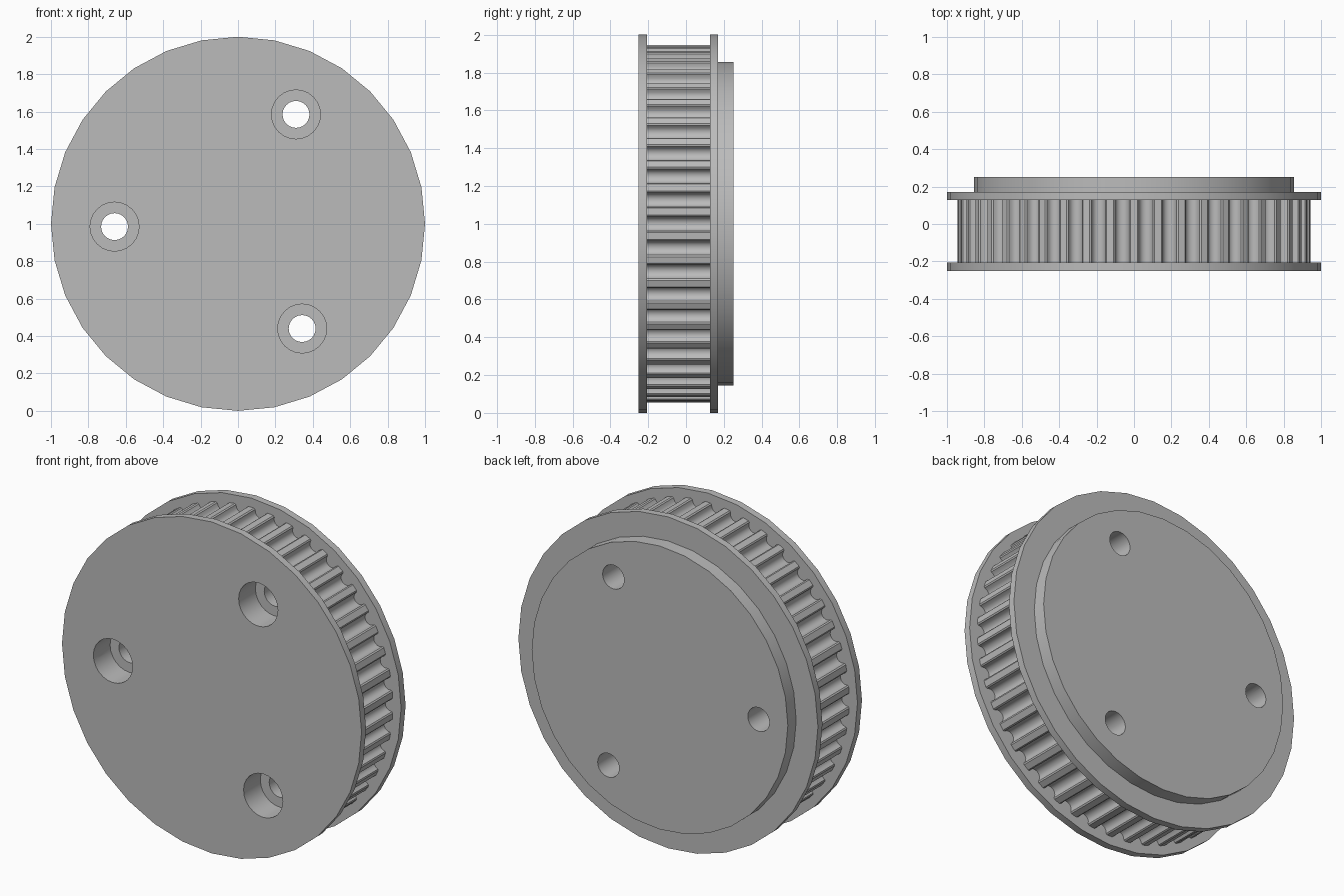
import bpy, bmesh, math
from math import sin, cos, pi

cube = bpy.data.objects.get("Cube")
if cube:
    bpy.data.objects.remove(cube, do_unlink=True)

steel = bpy.data.materials.new("satin_grey")
steel.use_nodes = True
grey = (0.5, 0.5, 0.5, 1)
steel.diffuse_color = grey
steel.node_tree.nodes["Principled BSDF"].inputs["Base Color"].default_value = grey

AXLE_Z = 1.0


def circle(radius, sides, cx=0.0, cz=0.0):
    return [(cx + radius * cos(2 * pi * i / sides),
             cz + radius * sin(2 * pi * i / sides)) for i in range(sides)]


def loft(bm, sections):
    """Skin a list of (outline, y) sections and cap both ends."""
    rings = [[bm.verts.new((x, y, z + AXLE_Z)) for x, z in outline]
             for outline, y in sections]
    for a, b in zip(rings, rings[1:]):
        for i in range(len(a)):
            j = (i + 1) % len(a)
            bm.faces.new((a[i], a[j], b[j], b[i]))
    bm.faces.new(rings[0])
    bm.faces.new(rings[-1])


def make_object(name, solids):
    bm = bmesh.new()
    for sections in solids:
        loft(bm, sections)
    bmesh.ops.recalc_face_normals(bm, faces=bm.faces)
    mesh = bpy.data.meshes.new(name)
    bm.to_mesh(mesh)
    bm.free()
    mesh.materials.append(steel)
    obj = bpy.data.objects.new(name, mesh)
    bpy.context.collection.objects.link(obj)
    return obj


def toothed_outline(teeth, radius, depth):
    """Round-bottomed grooves between flat lands with eased corners."""
    pitch = 2 * pi / teeth
    points = []
    for k in range(teeth):
        groove = [(-0.36, 0.0)]
        for s in range(9):
            a = pi * s / 8
            groove.append((-0.3 * cos(a), 0.006 + (depth - 0.006) * sin(a) ** 0.8
                           if 0 < s < 8 else 0.006))
        groove.append((0.36, 0.0))
        for offset, cut in groove:
            angle = (k + offset) * pitch
            points.append(((radius - cut) * cos(angle), (radius - cut) * sin(angle)))
    return points


# Pulley body: two flanges, toothed rim and rear hub
def disc(name, outline, y0, y1):
    return make_object(name, [[(outline, y0), (outline, y1)]])


flange = circle(1.0, 32)
parts = [
    disc("front_flange", flange, -0.25, -0.207),
    disc("toothed_rim", toothed_outline(46, 0.945, 0.05), -0.207, 0.127),
    disc("rear_flange", flange, 0.127, 0.17),
    disc("rear_hub", circle(0.855, 32), 0.17, 0.25),
]

# Three counterbored bolt holes
holes = []
for x, z in ((-0.66, -0.015), (0.31, 0.585), (0.343, -0.56)):
    bore = circle(0.131, 24, x, z)
    shank = circle(0.072, 24, x, z)
    holes.append([(bore, -0.4), (bore, -0.09), (shank, -0.09), (shank, 0.4)])
cutter = make_object("bolt_hole_cutter", holes)
cutter.hide_render = True

for part in parts:
    mod = part.modifiers.new("bolt_holes", "BOOLEAN")
    mod.operation = "DIFFERENCE"
    mod.solver = "EXACT"
    mod.object = cutter

graph = bpy.context.evaluated_depsgraph_get()
meshes = [bpy.data.meshes.new_from_object(p.evaluated_get(graph)) for p in parts]
for part, mesh in zip(parts, meshes):
    part.modifiers.clear()
    part.data = mesh
bpy.data.objects.remove(cutter, do_unlink=True)

# Smooth round walls, keep the rims crisp
bpy.ops.object.select_all(action="DESELECT")
for part in parts:
    part.select_set(True)
bpy.context.view_layer.objects.active = parts[0]
bpy.ops.object.shade_smooth_by_angle(angle=math.radians(30))
